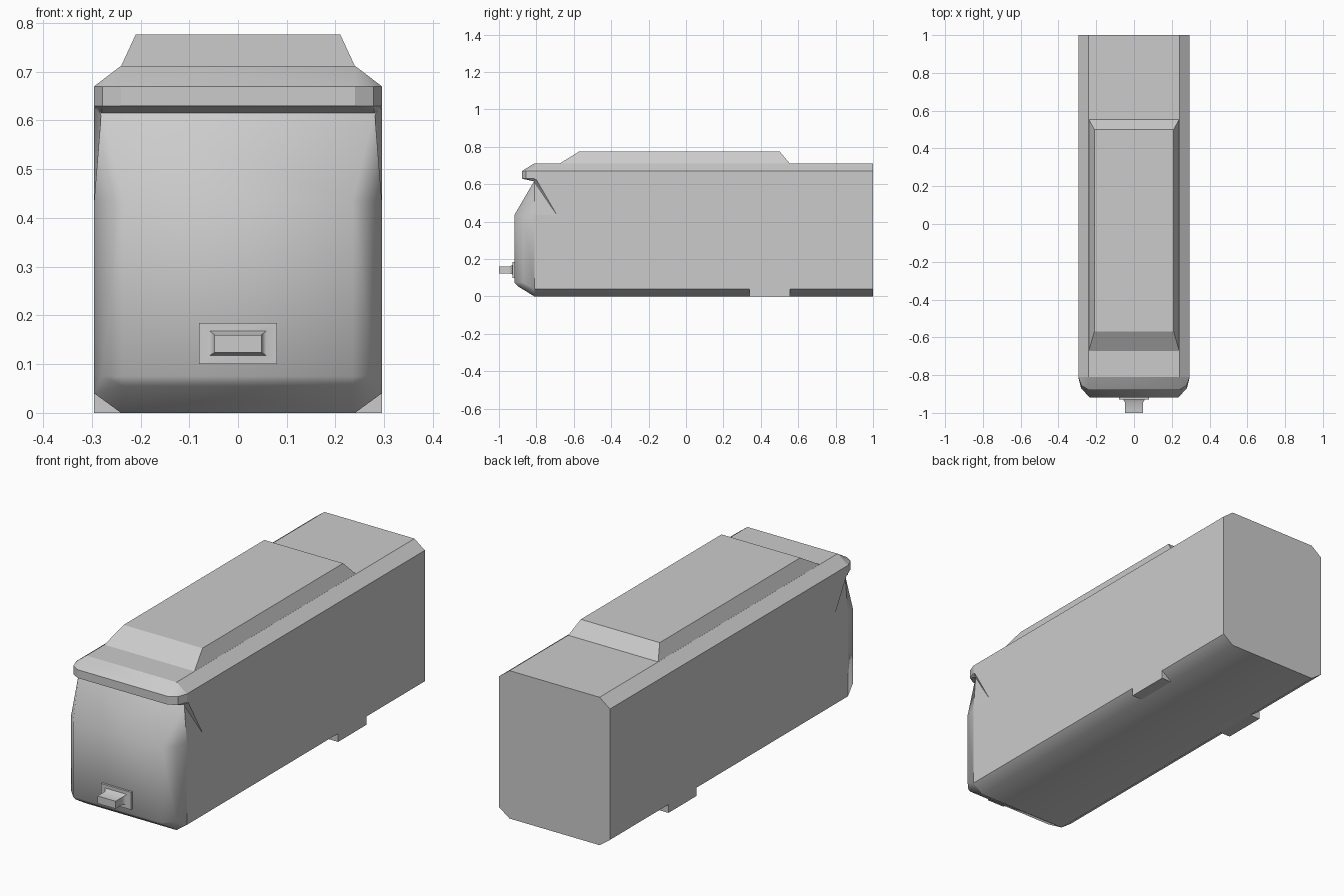
import bpy, bmesh, math

if "Cube" in bpy.data.objects:
    bpy.data.objects.remove(bpy.data.objects["Cube"])

FRONT = -0.81  # plane where the cab meets the body


def make_object(name, bm, smooth=None):
    bmesh.ops.recalc_face_normals(bm, faces=bm.faces[:])
    mesh = bpy.data.meshes.new(name)
    bm.to_mesh(mesh)
    bm.free()
    ob = bpy.data.objects.new(name, mesh)
    bpy.context.collection.objects.link(ob)
    if smooth:
        bpy.ops.object.select_all(action='DESELECT')
        ob.select_set(True)
        bpy.context.view_layer.objects.active = ob
        bpy.ops.object.shade_smooth_by_angle(angle=math.radians(smooth))
    return ob


def hull(name, points, mirror=True, open_y=None, smooth=None):
    """Convex solid around points; optionally mirrored in x and opened on a hidden y plane."""
    bm = bmesh.new()
    pts = set(points)
    if mirror:
        pts |= {(-x, y, z) for x, y, z in points}
    for p in sorted(pts):
        bm.verts.new(p)
    bmesh.ops.convex_hull(bm, input=bm.verts[:])
    bmesh.ops.dissolve_limit(bm, angle_limit=0.01, verts=bm.verts[:], edges=bm.edges[:])
    if open_y is not None:
        hidden = [f for f in bm.faces if all(abs(v.co.y - open_y) < 1e-4 for v in f.verts)]
        bmesh.ops.delete(bm, geom=hidden, context='FACES')
    return make_object(name, bm, smooth)


# main body: chamfered section swept along y
section = [(0.24, 0), (0.295, 0.04), (0.295, 0.67), (0.24, 0.712)]
body = hull("body", [(x, y, z) for y in (FRONT, 1.0) for x, z in section])

# slanted cuts in the body side behind the cab windows
for side, s in (("right", 1), ("left", -1)):
    cut = [(0.295, -0.69, 0.435), (0.295, -0.82, 0.435), (0.28, -0.82, 0.625),
           (0.295, -0.80, 0.625)]
    pts = [(s * x, y, z) for x, y, z in cut]
    pts += [(s * 0.32, y, z) for x, y, z in cut]
    cutter = hull("window_cutter_" + side, pts, mirror=False)
    cutter.hide_render = True
    cutter.hide_set(True)
    mod = body.modifiers.new("window_cut", 'BOOLEAN')
    mod.operation = 'DIFFERENCE'
    mod.solver = 'EXACT'
    mod.object = cutter
    bpy.context.view_layer.objects.active = body
    bpy.ops.object.modifier_apply(modifier=mod.name)
    bpy.data.objects.remove(cutter, do_unlink=True)

# soft shading on the underside
for f in body.data.polygons:
    f.use_smooth = f.normal.z < -0.1

# square skirts filling the lower chamfer
for side, s in (("right", 1), ("left", -1)):
    hull("skirt_" + side, [(s * x, y, z) for y in (0.34, 0.555)
                           for x, z in ((0.24, 0), (0.295, 0), (0.295, 0.04))], mirror=False)

# cab nose: faceted corners, sloped windscreen and tucked chin
nose = [(0.24, FRONT, 0), (0.295, FRONT, 0.04), (0.295, FRONT, 0.435), (0.28, FRONT, 0.62)]
nose += [(0.235, -0.90, 0.055)]
for z in (0.075, 0.435):
    nose += [(0.28, -0.87, z), (0.235, -0.918, z)]
hull("cab_nose", nose, open_y=FRONT, smooth=52)

# roof visor overhanging the windscreen
visor = [(0.28, FRONT, 0.615), (0.24, FRONT, 0.712), (0.295, FRONT, 0.63), (0.295, FRONT, 0.67)]
for z in (0.63, 0.67):
    visor += [(0.278, -0.855, z), (0.24, -0.878, z)]
hull("roof_visor", visor, open_y=FRONT, smooth=30)

# raised roof pod
hull("roof_pod", [(0.24, -0.675, 0.711), (0.24, 0.555, 0.711),
                  (0.21, -0.57, 0.776), (0.21, 0.50, 0.776)])

# coupler: mounting plate, flared neck and bar lofted along y (y, half width, z low, z high)
rings = [(-0.915, 0.08, 0.10, 0.184), (-0.928, 0.08, 0.10, 0.184),
         (-0.928, 0.058, 0.118, 0.168), (-0.945, 0.048, 0.124, 0.16), (-1.0, 0.048, 0.124, 0.16)]
bm = bmesh.new()
loops = [[bm.verts.new(p) for p in ((-w, y, a), (w, y, a), (w, y, b), (-w, y, b))]
         for y, w, a, b in rings]
for l0, l1 in zip(loops, loops[1:]):
    for i in range(4):
        bm.faces.new((l0[i], l0[(i + 1) % 4], l1[(i + 1) % 4], l1[i]))
bm.faces.new(loops[0])
bm.faces.new(loops[-1])
make_object("coupler", bm, smooth=60)
